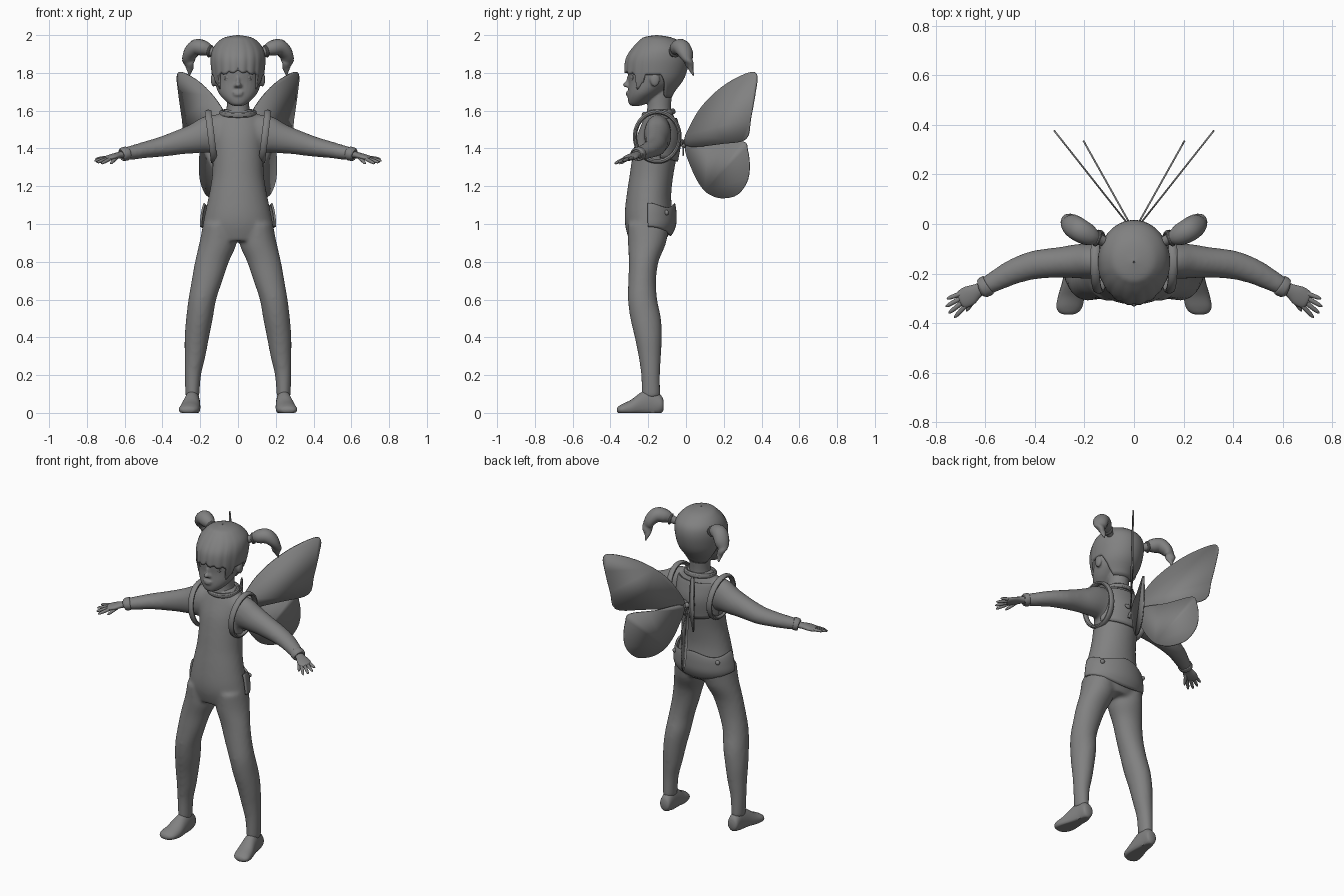
import bpy, bmesh, math
from mathutils import Vector

cube = bpy.data.objects.get("Cube")
if cube:
    bpy.data.objects.remove(cube)

grey = bpy.data.materials.new("plain_grey")
grey.use_nodes = True
grey.diffuse_color = (0.22, 0.22, 0.22, 1)
grey.node_tree.nodes["Principled BSDF"].inputs["Base Color"].default_value = (0.22, 0.22, 0.22, 1)


# --- helpers ---
def smooth_rows(rows, k=6, closed=False):
    """Catmull-Rom resampling of rows of numbers."""
    n, out = len(rows), []
    get = lambda i: rows[i % n] if closed else rows[max(0, min(n - 1, i))]
    for i in range(n if closed else n - 1):
        p = [get(i + j) for j in (-1, 0, 1, 2)]
        for s in range(k):
            t = s / k
            out.append([0.5 * (2 * b + (c - a) * t + (2 * a - 5 * b + 4 * c - d) * t * t
                               + (3 * b - a - 3 * c + d) * t ** 3) for a, b, c, d in zip(*p)])
    return out if closed else out + [list(rows[-1])]


def slab(z, x0, x1, front, back):
    """Horizontal elliptical section as centre and radii."""
    return ((x0 + x1) / 2, (front + back) / 2, z, (x1 - x0) / 2, (back - front) / 2)


def loft(bm, rows, axis=None, sx=1, n=24, floor=None):
    """Closed tube through sections (x, y, z, a, b); axis None follows the path."""
    rows = smooth_rows(rows)
    rings = []
    for i, (x, y, z, a, b) in enumerate(rows):
        u, v = Vector((1, 0, 0)), Vector((0, 1, 0))
        if axis == 'Y':
            v = Vector((0, 0, 1))
        elif axis is None:
            t = Vector(rows[min(i + 1, len(rows) - 1)][:3]) - Vector(rows[max(i - 1, 0)][:3])
            u = t.cross(Vector((0, 0, 1))).normalized()
            v = u.cross(t).normalized()
        ring = []
        for k in range(n):
            w = 2 * math.pi * k / n
            p = Vector((x, y, z)) + u * (a * math.cos(w)) + v * (b * math.sin(w))
            if floor is not None:
                p.z = max(p.z, floor)
            ring.append(bm.verts.new((p.x * sx, p.y, p.z)))
        rings.append(ring)
    for r, s in zip(rings, rings[1:]):
        for k in range(n):
            bm.faces.new((r[k], r[(k + 1) % n], s[(k + 1) % n], s[k]))
    bm.faces.new(rings[0])
    bm.faces.new(rings[-1])


def ball(bm, centre, size, sx=1):
    made = bmesh.ops.create_uvsphere(bm, u_segments=20, v_segments=12, radius=1)
    for v in made["verts"]:
        v.co = Vector([c + s * o for c, s, o in zip(centre, size, v.co)])
        v.co.x *= sx


def finish(name, bm, mirror=False, voxel=0, relax=0, thick=0, angle=40):
    bmesh.ops.recalc_face_normals(bm, faces=bm.faces)
    me = bpy.data.meshes.new(name)
    bm.to_mesh(me)
    bm.free()
    ob = bpy.data.objects.new(name, me)
    bpy.context.collection.objects.link(ob)
    me.materials.append(grey)
    for o in bpy.context.selected_objects:
        o.select_set(False)
    ob.select_set(True)
    bpy.context.view_layer.objects.active = ob
    bpy.ops.object.shade_smooth_by_angle(angle=math.radians(angle))
    if thick:
        m = ob.modifiers.new("thickness", 'SOLIDIFY')
        m.thickness, m.offset = thick, -1
    if voxel:
        m = ob.modifiers.new("blend", 'REMESH')
        m.mode, m.voxel_size, m.use_smooth_shade = 'VOXEL', voxel, True
        m = ob.modifiers.new("relax", 'SMOOTH')
        m.factor, m.iterations = 0.5, relax
    if mirror:
        ob.modifiers.new("mirror", 'MIRROR')
    return ob


def on_surface(rows, a, z, grow=0):
    """Point on a stack of sections at angle a from the front."""
    for r, s in zip(rows, rows[1:]):
        if (r[2] - z) * (s[2] - z) <= 0 and r[2] != s[2]:
            f = (z - r[2]) / (s[2] - r[2])
            x, y, _, rx, ry = [p + (q - p) * f for p, q in zip(r, s)]
            return Vector((x + (rx + grow) * math.sin(a), y - (ry + grow) * math.cos(a), z))


def panel(name, rows, a0, a1, low, high, grow, na=48, nz=16, thick=0.012):
    """Fitted cloth or hair shell over a stack of sections."""
    rows, bm, grid = smooth_rows(rows), bmesh.new(), []
    for i in range(na + 1):
        a = math.radians(a0 + (a1 - a0) * i / na)
        lo, hi = low(a), high(a)
        grid.append([bm.verts.new(on_surface(rows, a, lo + (hi - lo) * math.sin(j / nz * math.pi / 2),
                                             grow(a, j / nz))) for j in range(nz + 1)])
    for p, q in zip(grid, grid[1:]):
        for j in range(nz):
            bm.faces.new((p[j], q[j], q[j + 1], p[j + 1]))
    bmesh.ops.remove_doubles(bm, verts=bm.verts, dist=0.0005)
    return finish(name, bm, thick=thick)


def band(name, place, major, minor, scale, rot, mirror=False):
    bpy.ops.mesh.primitive_torus_add(major_radius=major, minor_radius=minor, major_segments=48, minor_segments=10)
    ob = bpy.context.object
    ob.name, ob.scale, ob.rotation_euler, ob.location = name, scale, rot, place
    bpy.ops.object.transform_apply(location=True, rotation=True, scale=True)
    ob.data.materials.append(grey)
    bpy.ops.object.shade_smooth_by_angle()
    if mirror:
        ob.modifiers.new("mirror", 'MIRROR')


# --- one-piece suit: torso, arms and legs blended together ---
torso = [slab(z, -w, w, f, b) for z, w, f, b in (
    (1.61, .06, -.20, -.08), (1.575, .11, -.215, -.065), (1.53, .135, -.235, -.05), (1.45, .14, -.265, -.035),
    (1.35, .135, -.285, -.05), (1.25, .138, -.30, -.068), (1.15, .155, -.315, -.078), (1.05, .176, -.325, -.072),
    (.98, .185, -.32, -.075), (.91, .16, -.30, -.11))]
leg = [slab(*r) for r in (
    (1.0, .03, .185, -.31, -.09), (.9, .008, .205, -.308, -.105), (.8, .048, .228, -.303, -.145),
    (.7, .082, .246, -.306, -.158), (.6, .115, .263, -.308, -.152), (.5, .133, .275, -.295, -.132),
    (.4, .153, .283, -.272, -.128), (.3, .172, .283, -.252, -.132), (.2, .195, .283, -.238, -.137),
    (.08, .205, .278, -.235, -.135))]
arm = [(.08, -.15, 1.48, .07, .1), (.15, -.15, 1.475, .072, .1), (.22, -.15, 1.455, .07, .082),
       (.3, -.155, 1.435, .062, .067), (.4, -.165, 1.41, .058, .054), (.48, -.19, 1.395, .052, .045),
       (.55, -.225, 1.38, .044, .039), (.605, -.255, 1.37, .037, .033)]
bm = bmesh.new()
loft(bm, torso, 'Z', n=32)
for s in (1, -1):
    loft(bm, leg, 'Z', s)
    loft(bm, arm, None, s)
finish("suit", bm, voxel=0.011, relax=8)

# --- cuffs, collar and shoulder straps ---
bm = bmesh.new()
loft(bm, [(.585, -.244, 1.374, .034, .03), (.59, -.247, 1.373, .042, .037), (.612, -.259, 1.369, .04, .035),
          (.616, -.261, 1.368, .03, .025)])
finish("sleeve_cuff", bm, mirror=True)
band("collar", (0, -.145, 1.587), .083, .012, (1.05, .95, 1.3), (.12, 0, 0))
band("shoulder_strap", (.142, -.152, 1.462), .118, .011, (1.12, 1, 1.7), (0, math.radians(97), 0), True)

# --- back yoke and buttoned seat flap ---
panel("back_yoke", torso, 105, 255, lambda a: 1.35 - .02 * math.cos(a) ** 2, lambda a: 1.56, lambda a, t: .011)
panel("seat_flap", torso, 88, 272, lambda a: .985 - .05 * math.cos(a) ** 2,
      lambda a: 1.1 + .012 * math.cos(4 * a), lambda a, t: .016 + .006 * math.sin(math.pi * t))
bm = bmesh.new()
ball(bm, on_surface(smooth_rows(torso), math.radians(130), 1.06, .023), (.014, .012, .014))
finish("flap_button", bm, mirror=True)

# --- feet ---
bm = bmesh.new()
loft(bm, [(.238, -.118, .04, .018, .02), (.239, -.13, .045, .034, .045), (.24, -.18, .05, .038, .075),
          (.245, -.235, .04, .045, .07), (.253, -.29, .024, .053, .046), (.261, -.335, .018, .052, .03),
          (.264, -.358, .016, .036, .018), (.265, -.366, .015, .012, .006)], 'Y', floor=0)
finish("foot", bm, mirror=True, angle=60)

# --- hands ---
bm = bmesh.new()
loft(bm, [(.595, -.25, 1.37, .024, .02), (.63, -.268, 1.364, .028, .017), (.665, -.289, 1.355, .04, .016),
          (.695, -.306, 1.347, .036, .013), (.703, -.31, 1.345, .02, .007)])
for root, tip in (((.694, -.279, 1.352), (.755, -.302, 1.345)), ((.699, -.299, 1.348), (.76, -.334, 1.334)),
                  ((.693, -.317, 1.345), (.748, -.36, 1.325)), ((.681, -.332, 1.343), (.725, -.378, 1.319)),
                  ((.64, -.295, 1.355), (.676, -.352, 1.318))):
    root, tip = Vector(root), Vector(tip)
    loft(bm, [(*root.lerp(tip, t), r, r) for t, r in ((-.3, .009), (.3, .0095), (.8, .0075), (1, .002))], n=12)
finish("hand", bm, mirror=True)

# --- head with neck, nose, lips and ears blended in ---
bm = bmesh.new()
loft(bm, [slab(z, -w, w, f, b) for z, w, f, b in (
    (1.625, .02, -.285, -.25), (1.635, .045, -.302, -.215), (1.665, .08, -.308, -.17), (1.70, .106, -.307, -.12),
    (1.75, .122, -.304, -.06), (1.82, .13, -.306, -.02), (1.9, .12, -.28, -.03), (1.96, .07, -.22, -.07))], 'Z', n=32)
loft(bm, [slab(1.56, -.07, .07, -.215, -.075), slab(1.62, -.06, .06, -.205, -.08),
          slab(1.72, -.062, .062, -.21, -.07)], 'Z')
ball(bm, (0, -.314, 1.737), (.016, .021, .014))
ball(bm, (0, -.305, 1.757), (.009, .012, .028))
ball(bm, (0, -.306, 1.696), (.03, .012, .007))
ball(bm, (0, -.306, 1.684), (.024, .013, .008))
for s in (1, -1):
    ball(bm, (.013, -.308, 1.732), (.01, .012, .009), s)
    ball(bm, (.13, -.165, 1.765), (.014, .026, .038), s)
finish("head", bm, voxel=0.006, relax=3)

# --- eyes with lids ---
bm = bmesh.new()
ball(bm, (.05, -.272, 1.776), (.021, .022, .018))
finish("eyeball", bm, mirror=True)
band("eyelid", (.05, -.287, 1.777), .021, .004, (1.1, .85, 1), (math.pi / 2, 0, .3), True)

# --- hair cap with fringe ---
hair = [slab(z, -w, w, f, b) for z, w, f, b in (
    (1.65, .075, -.285, -.085), (1.70, .108, -.305, -.06), (1.76, .132, -.315, -.015), (1.82, .142, -.322, .008),
    (1.88, .145, -.315, .016), (1.93, .133, -.285, .003), (1.97, .1, -.248, -.04), (1.99, .065, -.22, -.085),
    (2.0, .004, -.158, -.15))]


def hairline(a):
    side = abs(math.atan2(math.sin(a), math.cos(a)))
    if side < .85:
        return 1.815 - .012 * abs(math.sin(side * 9)) - .02 * side
    if side < 1.2:
        return 1.73 + .02 * math.sin(side * 18)
    return 1.79 if side < 1.75 else max(1.67, 1.79 - (side - 1.75) * .2)


panel("hair_cap", hair, -180, 180, hairline, lambda a: 2.0,
      lambda a, t: .008 * abs(math.sin(a * 9)) * (1 - t) ** 2 * max(0, math.cos(a)), na=120, nz=24, thick=.018)

# --- pigtails with ties ---
bm = bmesh.new()
loft(bm, [(.11, -.075, 1.90, .02, .02), (.145, -.06, 1.915, .024, .026), (.18, -.046, 1.93, .042, .04),
          (.22, -.025, 1.935, .047, .043), (.25, -.003, 1.905, .045, .035), (.262, .012, 1.865, .034, .024),
          (.255, .025, 1.825, .02, .014), (.258, .04, 1.785, .003, .003)], n=14)
finish("pigtail", bm, mirror=True)
band("hair_tie", (.148, -.058, 1.915), .027, .007, (1, 1, 1), (0, math.radians(75), .35), True)

# --- wings ---
upper = [(0, 1.415), (.035, 1.54), (.11, 1.65), (.22, 1.745), (.34, 1.803), (.378, 1.785),
         (.37, 1.7), (.345, 1.56), (.32, 1.45), (.2, 1.425)]
lower = [(0, 1.42), (.03, 1.29), (.085, 1.19), (.14, 1.148), (.2, 1.136), (.27, 1.155),
         (.32, 1.22), (.335, 1.3), (.325, 1.39), (.3, 1.437), (.16, 1.425)]
for name, outline, slope in (("upper_wing", upper, .79), ("lower_wing", lower, .56)):
    bm = bmesh.new()
    bm.faces.new([bm.verts.new((.02 + slope * y, y, z)) for y, z in smooth_rows(outline, 4, True)])
    finish(name, bm, mirror=True, thick=.007)

# --- ribbon bow holding the wings ---
bm = bmesh.new()
ball(bm, (0, -.012, 1.42), (.014, .014, .018))
for s in (1, -1):
    ball(bm, (.028, -.018, 1.435), (.024, .008, .014), s)
    loft(bm, [(0, -.014, 1.42, .006, .004), (.018, -.014, 1.39, .008, .004), (.024, -.016, 1.36, .01, .004)], 'Z', s, n=10)
finish("wing_bow", bm)
